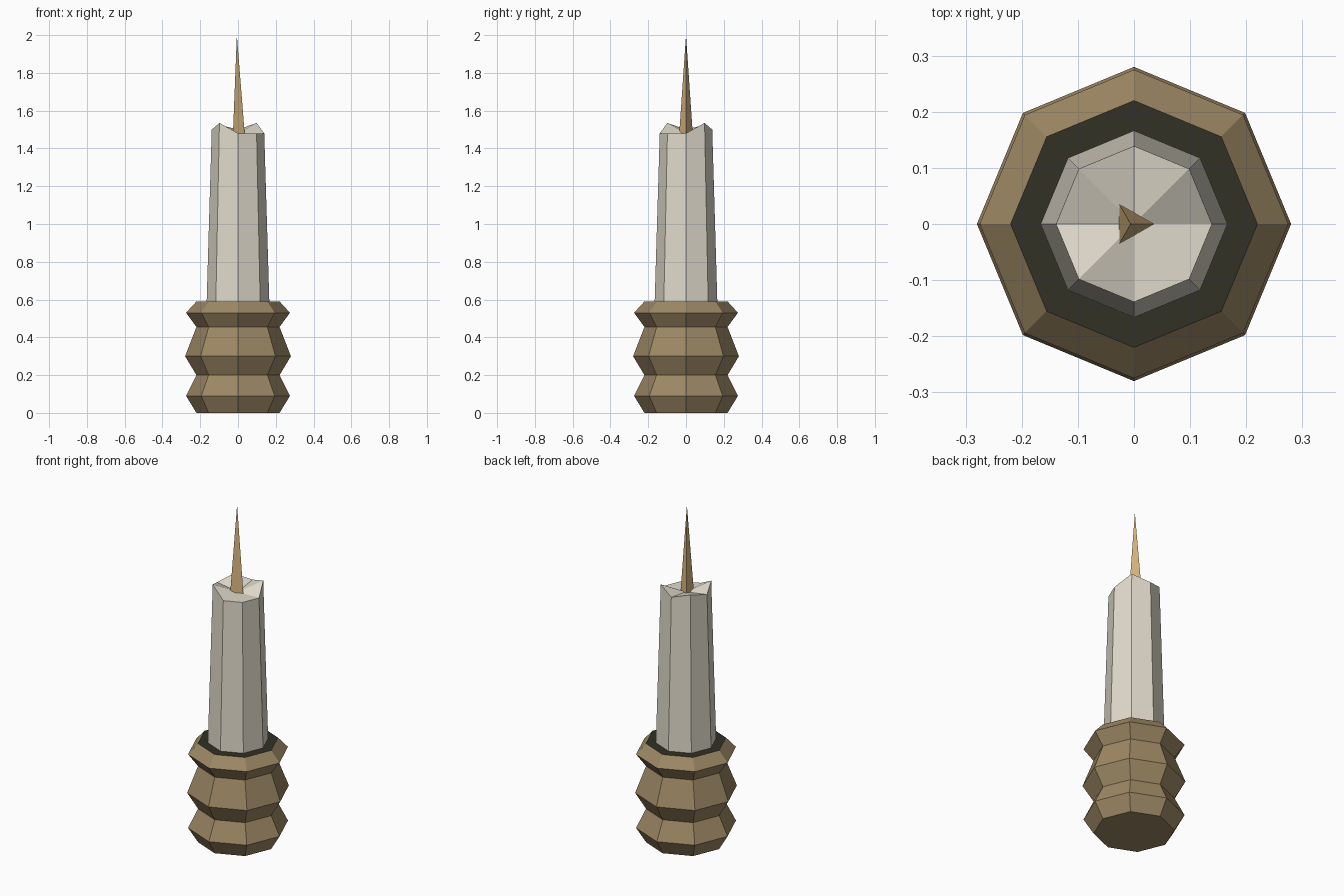
import bpy, math

if "Cube" in bpy.data.objects:
    bpy.data.objects.remove(bpy.data.objects["Cube"])


def material(name, srgb):
    m = bpy.data.materials.new(name)
    lin = [((c / 255 + 0.055) / 1.055) ** 2.4 for c in srgb]
    m.diffuse_color = (*lin, 1)
    m.use_nodes = True
    m.node_tree.nodes["Principled BSDF"].inputs["Base Color"].default_value = m.diffuse_color
    return m


def build(name, rings, mats, tip=None, base=True):
    """Loft equal rings; close with a base polygon and a top fan or polygon."""
    n = len(rings[0])
    verts = [v for r in rings for v in r]
    faces = [(k * n + i, k * n + (i + 1) % n, (k + 1) * n + (i + 1) % n, (k + 1) * n + i)
             for k in range(len(rings) - 1) for i in range(n)]
    if base:
        faces.append(tuple(reversed(range(n))))
    top = (len(rings) - 1) * n
    if tip:
        verts.append(tip)
        faces += [(top + i, top + (i + 1) % n, len(verts) - 1) for i in range(n)]
    else:
        faces.append(tuple(range(top, top + n)))
    me = bpy.data.meshes.new(name)
    me.from_pydata(verts, [], faces)
    for m in mats:
        me.materials.append(m)
    ob = bpy.data.objects.new(name, me)
    bpy.context.collection.objects.link(ob)
    return ob


def ring(r, z, n=8, cx=0.0):
    zs = z if isinstance(z, (list, tuple)) else [z] * n
    return [(cx + r * math.cos(2 * math.pi * i / n), r * math.sin(2 * math.pi * i / n), zs[i])
            for i in range(n)]


brown = material("brown", (157, 136, 100))
dark = material("dark_hollow", (50, 49, 37))
pale = material("pale_shaft", (224, 218, 203))
tan = material("tan_spike", (218, 183, 130))

# Ribbed handle with a dark top face
profile = [(0.22, 0), (0.275, 0.09), (0.22, 0.2), (0.28, 0.3),
           (0.22, 0.455), (0.275, 0.53), (0.22, 0.59)]
handle = build("ribbed_base", [ring(r, z) for r, z in profile], [brown, dark])
for p in handle.data.polygons:
    if p.normal.z > 0.99:
        p.material_index = 1

# Tapered shaft with an uneven broken top
heights = [1.48, 1.535, 1.50, 1.525, 1.50, 1.535, 1.48, 1.48]
build("shaft", [ring(0.166, 0.585), ring(0.139, heights)], [pale], tip=(0, 0, 1.48))

# Thin three-sided spike
build("spike", [ring(0.042, 1.47, 3, -0.006)], [tan], tip=(-0.006, 0, 2.0))
